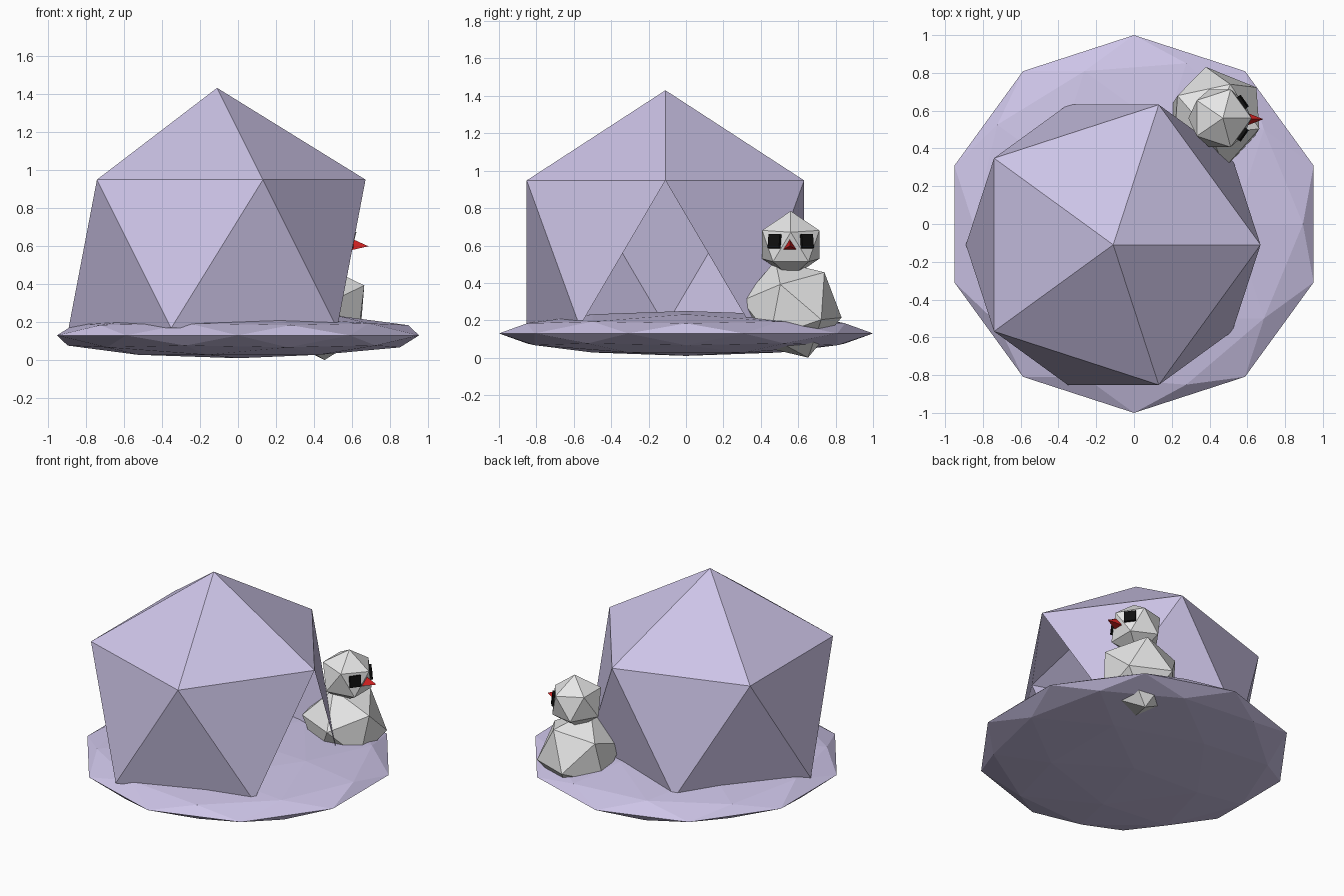
import bpy, bmesh, math
from mathutils import Matrix, Vector

default = bpy.data.objects.get("Cube")
if default:
    bpy.data.objects.remove(default, do_unlink=True)


def make_material(name, rgb):
    mat = bpy.data.materials.new(name)
    mat.use_nodes = True
    color = (*rgb, 1.0)
    mat.diffuse_color = color
    mat.node_tree.nodes["Principled BSDF"].inputs["Base Color"].default_value = color
    return mat


LILAC = make_material("lilac_ice", (0.64, 0.58, 0.84))
SNOW = make_material("white_snow", (0.8, 0.8, 0.8))
BLACK = make_material("black", (0.005, 0.005, 0.005))
RED = make_material("red", (0.65, 0.015, 0.015))


def make_object(name, bm, mat):
    mesh = bpy.data.meshes.new(name)
    bm.to_mesh(mesh)
    bm.free()
    mesh.materials.append(mat)
    obj = bpy.data.objects.new(name, mesh)
    bpy.context.scene.collection.objects.link(obj)
    return obj


def ico_mesh(radius, center, level=1, rotation=Matrix(), scale=(1, 1, 1)):
    bm = bmesh.new()
    matrix = Matrix.Translation(center) @ rotation.to_4x4() @ Matrix.Diagonal((*scale, 1))
    bmesh.ops.create_icosphere(bm, subdivisions=level, radius=radius, matrix=matrix)
    return bm


def frame(z_dir, x_hint):
    """Rotation whose z axis is z_dir and whose x axis leans to x_hint."""
    z = Vector(z_dir).normalized()
    x = Vector(x_hint)
    x = (x - x.dot(z) * z).normalized()
    return Matrix((x, z.cross(x), z)).transposed().to_4x4()


# Flattened disc of ice
make_object("ice_floe", ico_mesh(1, (0, 0, 0.13), 2, scale=(1, 1, 0.12)), LILAC)

# Hollow ice house: no underside, and one triangle left open as the doorway
bm = ico_mesh(0.872, (-0.11, -0.11, 0.558))
bottom = min(bm.verts, key=lambda v: v.co.z)
bmesh.ops.delete(bm, geom=[bottom], context="VERTS")
bm.faces.ensure_lookup_table()
door = max((f for f in bm.faces if f.calc_center_median().z < 0.6),
           key=lambda f: f.calc_center_median().x)
bmesh.ops.delete(bm, geom=[door], context="FACES")
make_object("ice_house", bm, LILAC)

# Snowman body, a tumbled icosahedron sunk through the floe
tumble = frame((0.23, -0.06, 0.13), (0.01, -0.085, 0.245))
make_object("snowman_body", ico_mesh(0.275, (0.43, 0.565, 0.26), rotation=tumble), SNOW)

# Snowman head, tipped slightly forward
HEAD = Vector((0.455, 0.56, 0.605))
nod = Matrix.Rotation(math.radians(5), 4, "Y")
make_object("snowman_head", ico_mesh(0.18, HEAD, rotation=nod), SNOW)

# Square eyes lying on the two upper front faces of the head
for side, name in ((1, "left_eye"), (-1, "right_eye")):
    angle = math.radians(36 * side)
    normal = nod.to_3x3() @ Vector((math.cos(angle), math.sin(angle), 0.19)).normalized()
    bm = bmesh.new()
    place = Matrix.Translation(HEAD + normal * 0.146) @ frame(normal, (0, 0, 1))
    bmesh.ops.create_cube(bm, size=1, matrix=place @ Matrix.Diagonal((0.075, 0.075, 0.024, 1)))
    make_object(name, bm, BLACK)

# Three-sided pointed nose
bm = bmesh.new()
place = Matrix.Translation((0.63, 0.555, 0.598)) @ frame((1, 0, 0), (0, 1, 0))
bmesh.ops.create_cone(bm, cap_ends=True, segments=3, radius1=0.05, radius2=0,
                      depth=0.11, matrix=place)
bmesh.ops.remove_doubles(bm, verts=bm.verts, dist=0.0001)
make_object("nose", bm, RED)
